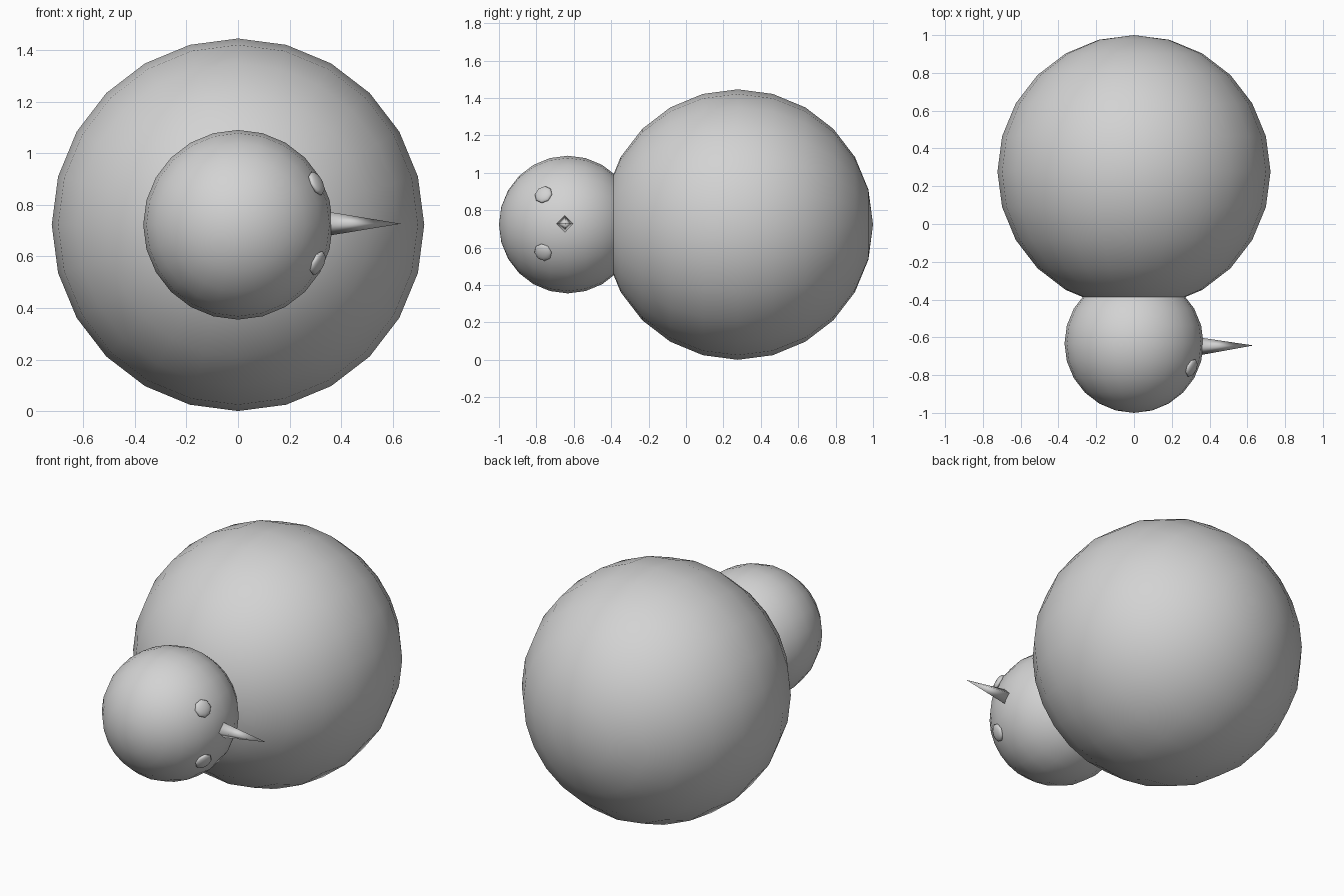
import bpy
from mathutils import Vector

cube = bpy.data.objects.get("Cube")
if cube:
    bpy.data.objects.remove(cube, do_unlink=True)

# One plain grey for everything
grey = bpy.data.materials.new("plain_grey")
grey.use_nodes = True
color = (0.65, 0.65, 0.65, 1)
grey.diffuse_color = color
grey.node_tree.nodes["Principled BSDF"].inputs["Base Color"].default_value = color


def finish(name):
    obj = bpy.context.object
    obj.name = name
    obj.data.materials.append(grey)
    bpy.ops.object.shade_smooth()
    return obj


def ball(name, center, radius, axis, segments, rings, flatten=1.0):
    """Sphere with its poles along the given axis, flattened along it."""
    bpy.ops.mesh.primitive_uv_sphere_add(
        segments=segments, ring_count=rings, radius=radius, location=center)
    obj = finish(name)
    obj.rotation_euler = Vector(axis).to_track_quat('Z', 'Y').to_euler()
    obj.scale.z = flatten
    return obj


# Body and head, lying along y
R_BODY, R_HEAD = 0.723, 0.368
body_center = Vector((0, 1 - R_BODY, R_BODY))
head_center = Vector((0, R_HEAD - 1, R_BODY))
ball("body", body_center, R_BODY, (0, 1, 0), 24, 12)
ball("head", head_center, R_HEAD, (0, 1, 0), 24, 12)

# Flattened eyes resting on the head surface
for name, dz in (("upper_eye", 0.16), ("lower_eye", -0.146)):
    out = Vector((0.304, -0.13, dz)).normalized()
    ball(name, head_center + out * R_HEAD, 0.05, out, 8, 6, 0.4)

# Four-sided pointed nose
base = Vector((0.335, -0.648, R_BODY + 0.004))
tip = Vector((0.633, -0.643, R_BODY + 0.004))
bpy.ops.mesh.primitive_cone_add(
    vertices=4, radius1=0.049, radius2=0, depth=(tip - base).length,
    location=(base + tip) / 2)
nose = finish("nose")
nose.rotation_euler = (tip - base).to_track_quat('Z', 'Y').to_euler()
